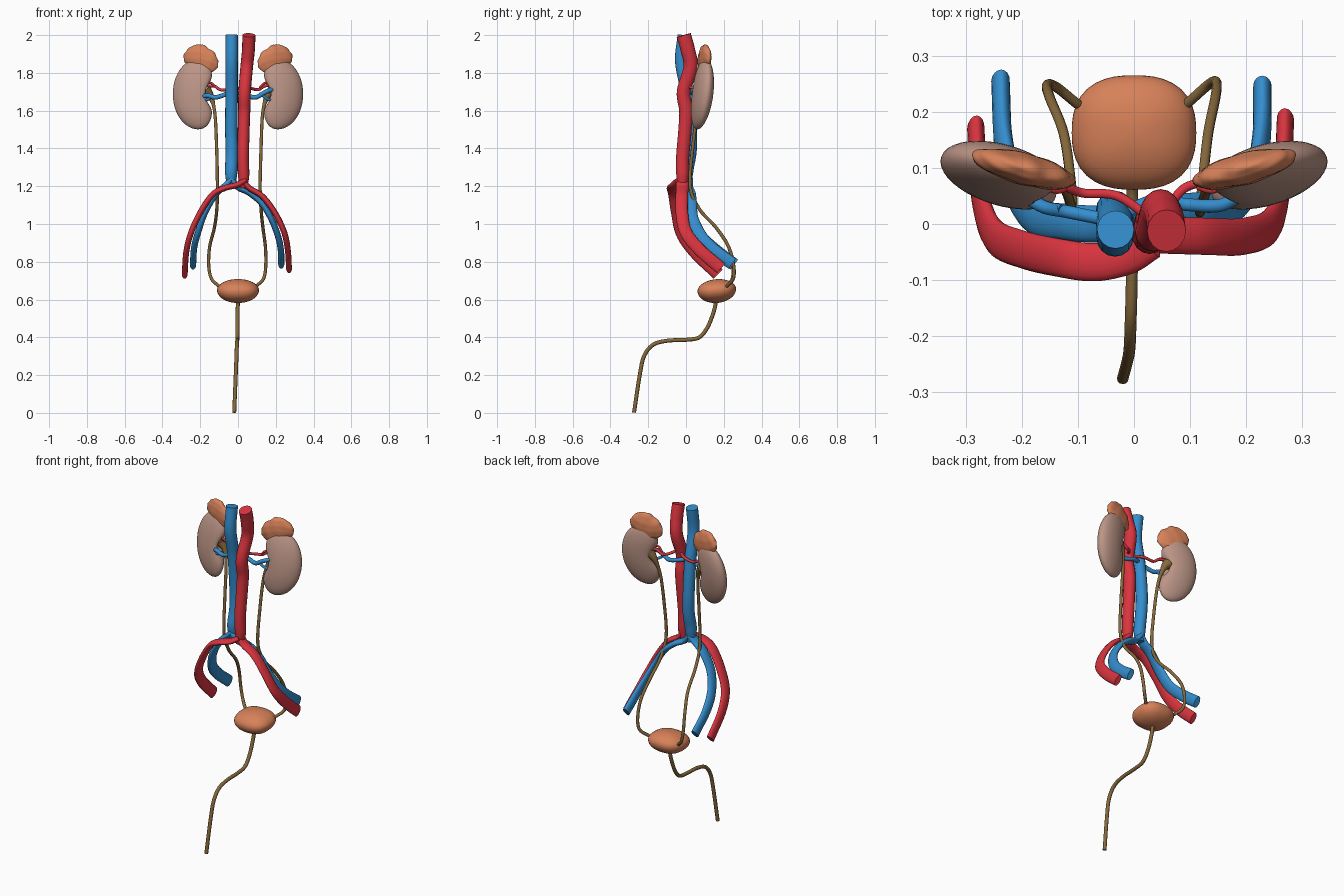
import bpy, bmesh, math
from mathutils import Vector, Matrix


def material(name, col):
    m = bpy.data.materials.new(name)
    m.diffuse_color = (*col, 1)
    return m


RED = material("artery_red", (0.70, 0.035, 0.05))
BLUE = material("vein_blue", (0.035, 0.27, 0.62))
ORANGE = material("gland_orange", (0.68, 0.22, 0.10))
PINK = material("kidney_pink", (0.50, 0.30, 0.24))
BROWN = material("duct_brown", (0.24, 0.14, 0.045))


def finish(name, bm, mat):
    bmesh.ops.recalc_face_normals(bm, faces=bm.faces)
    me = bpy.data.meshes.new(name)
    bm.to_mesh(me)
    bm.free()
    ob = bpy.data.objects.new(name, me)
    bpy.context.collection.objects.link(ob)
    me.materials.append(mat)
    bpy.ops.object.select_all(action='DESELECT')
    ob.select_set(True)
    bpy.context.view_layer.objects.active = ob
    bpy.ops.object.shade_smooth_by_angle(angle=math.radians(50))
    return ob


def spline(pts, steps=7):
    p = [Vector(q) for q in pts]
    p = [2 * p[0] - p[1]] + p + [2 * p[-1] - p[-2]]
    out = []
    for i in range(1, len(p) - 2):
        a, b, c, d = p[i - 1:i + 3]
        for k in range(steps):
            t = k / steps
            out.append(0.5 * (2 * b + (c - a) * t + (2 * a - 5 * b + 4 * c - d) * t * t
                              + (3 * b - a - 3 * c + d) * t ** 3))
    return out + [p[-2]]


def tube(name, pts, wide, deep, mat, ref=(0, 1, 0), sides=16, grow=lambda t: 1):
    """Sweep an ellipse: deep is its radius towards ref, wide its radius across."""
    path = spline(pts)
    bm = bmesh.new()
    rings = []
    n = len(path)
    for i, c in enumerate(path):
        tan = (path[min(i + 1, n - 1)] - path[max(i - 1, 0)]).normalized()
        a = Vector(ref)
        a = (a - tan * a.dot(tan)).normalized()
        b = tan.cross(a)
        g = grow(i / (n - 1))
        ring = []
        for k in range(sides):
            u = 2 * math.pi * k / sides
            ring.append(bm.verts.new(c + (a * deep * math.cos(u) + b * wide * math.sin(u)) * g))
        rings.append(ring)
    for r, s in zip(rings, rings[1:]):
        for k in range(sides):
            j = (k + 1) % sides
            bm.faces.new((r[k], r[j], s[j], s[k]))
    bm.faces.new(rings[0])
    bm.faces.new(rings[-1])
    return finish(name, bm, mat)


def blob(name, shape, mat, matrix=Matrix(), seg=40):
    """Unit sphere reshaped by a function, then placed."""
    bm = bmesh.new()
    bmesh.ops.create_uvsphere(bm, u_segments=seg, v_segments=seg // 2 + 4, radius=1)
    for v in bm.verts:
        v.co = matrix @ Vector(shape(*v.co))
    return finish(name, bm, mat)


# Kidneys: bean shape, hilum on the medial side (u < 0 before mirroring)
def bean(s):
    def f(u, v, w):
        x = 0.108 * u * (1 + 0.12 * w * w) - 0.025 * w * w + 0.012
        if u < 0:
            x += 0.06 * math.exp(-(w - 0.0) ** 2 / 0.09 - v * v / 0.4)
        y = 0.052 * v + 0.27 * 0.08 * w + x * 0.22
        return (s * x, y, 0.187 * w)
    return f


# Adrenal glands: lumpy triangular caps on the kidneys
def cap(s):
    def f(u, v, w):
        width = 0.092 * (1 - 0.28 * max(w, 0) ** 2)
        lump = 1 + 0.03 * math.sin(9 * u + 4 * w) + 0.02 * math.sin(13 * w + 5 * v)
        x = width * u * lump
        z = 0.078 * w * lump + 0.16 * x - 0.004
        return (s * x, 0.029 * v * lump + x * 0.24, z)
    return f


for s, side in ((-1, "right"), (1, "left")):
    blob(side + "_kidney", bean(s), PINK, Matrix.Translation((s * 0.225, 0.085, 1.688)))
    blob(side + "_adrenal_gland", cap(s), ORANGE,
         Matrix.Translation((s * 0.195, 0.098, 1.876)))


# Bladder: rounded square from above, flatter top
def bag(u, v, w):
    r = math.hypot(u, v)
    k = 1
    if r > 1e-6:
        k = r / (abs(u) ** 2.5 + abs(v) ** 2.5) ** (1 / 2.5)
    x, y = 0.111 * u * k, 0.102 * v * k
    z = 0.058 * w if w > 0 else 0.068 * w
    return (x, 0.163 + y, 0.65 + z + 0.06 * y)


blob("bladder", bag, ORANGE)

# Great vessels
tube("aorta", [(0.058, -0.012, 2.0), (0.055, 0.01, 1.92), (0.046, 0.024, 1.83), (0.035, -0.012, 1.7),
               (0.033, 0.0, 1.6), (0.03, -0.005, 1.5), (0.027, -0.018, 1.35), (0.03, -0.018, 1.25),
               (0.025, -0.02, 1.19)],
     0.033, 0.037, RED, grow=lambda t: 1.05 - 0.15 * t - 0.25 * max(0, t - 0.85) / 0.15)
tube("vena_cava", [(-0.033, -0.01, 2.0), (-0.034, -0.024, 1.86), (-0.034, 0.005, 1.7),
                   (-0.035, 0.024, 1.5), (-0.033, 0.022, 1.38), (-0.036, 0.005, 1.28),
                   (-0.036, 0.005, 1.2)],
     0.033, 0.034, BLUE, grow=lambda t: 1 - 0.3 * max(0, t - 0.85) / 0.15)

# Iliac arteries and veins
tube("right_iliac_artery", [(0.03, -0.03, 1.225), (-0.01, -0.055, 1.205), (-0.07, -0.068, 1.19),
                            (-0.135, -0.06, 1.155), (-0.2, -0.045, 1.06), (-0.25, -0.02, 0.95),
                            (-0.274, 0.05, 0.85), (-0.282, 0.17, 0.735)], 0.0155, 0.034, RED)
tube("left_iliac_artery", [(0.03, -0.02, 1.225), (0.06, -0.02, 1.19), (0.13, -0.022, 1.145),
                           (0.195, -0.022, 1.06), (0.245, 0.0, 0.955), (0.264, 0.075, 0.86),
                           (0.27, 0.185, 0.765)], 0.0155, 0.033, RED)
tube("right_iliac_vein", [(-0.034, 0.005, 1.24), (-0.065, 0.0, 1.205), (-0.12, 0.003, 1.155),
                          (-0.175, 0.012, 1.06), (-0.21, 0.055, 0.96), (-0.232, 0.14, 0.875),
                          (-0.238, 0.255, 0.785)], 0.0165, 0.033, BLUE)
tube("left_iliac_vein", [(-0.036, 0.005, 1.24), (0.0, 0.005, 1.195), (0.06, 0.018, 1.165),
                         (0.125, 0.025, 1.11), (0.175, 0.033, 1.03), (0.212, 0.08, 0.935),
                         (0.227, 0.15, 0.86), (0.229, 0.245, 0.79)], 0.0165, 0.033, BLUE)

# Renal arteries and veins, with a short fork at each hilum
UP = (0, 0, 1)
tube("right_renal_artery", [(0.03, 0.01, 1.72), (-0.03, 0.05, 1.715), (-0.09, 0.055, 1.71),
                            (-0.125, 0.068, 1.73), (-0.165, 0.085, 1.73)], 0.0085, 0.008, RED, UP, 10)
tube("left_renal_artery", [(0.045, 0.0, 1.73), (0.08, 0.055, 1.715), (0.11, 0.072, 1.712),
                           (0.14, 0.075, 1.73), (0.18, 0.085, 1.735)], 0.0085, 0.008, RED, UP, 10)
tube("right_renal_vein", [(-0.035, 0.005, 1.70), (-0.07, 0.012, 1.685), (-0.12, 0.022, 1.67),
                          (-0.16, 0.03, 1.68), (-0.195, 0.05, 1.672)], 0.012, 0.012, BLUE, UP, 10)
tube("left_renal_vein", [(-0.03, 0.01, 1.70), (0.03, 0.04, 1.685), (0.09, 0.035, 1.67),
                         (0.13, 0.032, 1.69), (0.16, 0.035, 1.705), (0.195, 0.055, 1.715)],
     0.012, 0.012, BLUE, UP, 10)
for s, side in ((-1, "right"), (1, "left")):
    tube(side + "_renal_artery_fork", [(s * 0.115, 0.066, 1.722), (s * 0.14, 0.06, 1.745),
                                       (s * 0.175, 0.075, 1.75)], 0.006, 0.006, RED, UP, 8)
    tube(side + "_renal_vein_fork", [(s * 0.13, 0.027, 1.68), (s * 0.16, 0.035, 1.66),
                                     (s * 0.19, 0.055, 1.655)], 0.008, 0.008, BLUE, UP, 8)

# Ureters, flaring into the renal pelvis at the top
flare = lambda t: 1 + 2.6 * max(0, 1 - t / 0.17) ** 1.3
tube("right_ureter", [(-0.17, 0.085, 1.71), (-0.142, 0.08, 1.67), (-0.122, 0.06, 1.58), (-0.113, 0.035, 1.4),
                      (-0.109, 0.022, 1.2), (-0.112, 0.07, 1.08), (-0.125, 0.16, 0.98),
                      (-0.15, 0.225, 0.88), (-0.155, 0.247, 0.78), (-0.14, 0.245, 0.71),
                      (-0.1, 0.213, 0.67)], 0.009, 0.009, BROWN, sides=10, grow=flare)
tube("left_ureter", [(0.185, 0.085, 1.71), (0.152, 0.08, 1.67), (0.13, 0.06, 1.58), (0.122, 0.035, 1.4),
                     (0.117, 0.022, 1.2), (0.122, 0.07, 1.08), (0.132, 0.16, 0.98),
                     (0.145, 0.225, 0.88), (0.147, 0.252, 0.78), (0.135, 0.25, 0.71),
                     (0.095, 0.215, 0.67)], 0.009, 0.009, BROWN, sides=10, grow=flare)

# Urethra
tube("urethra", [(0, 0.16, 0.6), (-0.002, 0.148, 0.54), (-0.003, 0.115, 0.455), (-0.003, 0.07, 0.4),
                 (-0.003, 0.0, 0.387), (-0.004, -0.1, 0.382), (-0.006, -0.175, 0.36),
                 (-0.008, -0.222, 0.3), (-0.012, -0.245, 0.2), (-0.02, -0.275, 0.002)],
     0.0105, 0.0105, BROWN, ref=(1, 0, 0), sides=12)
